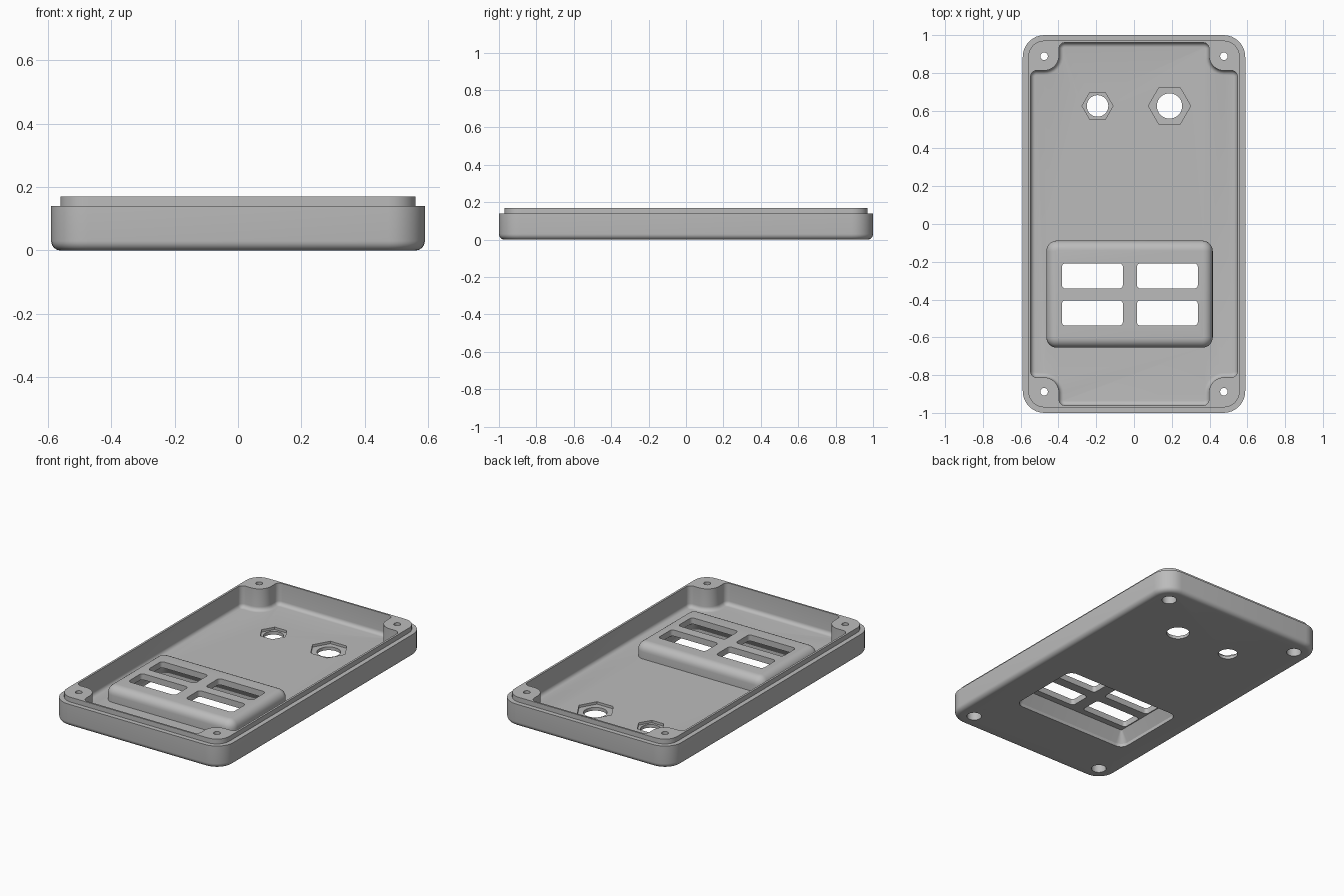
import bpy, bmesh, math

if "Cube" in bpy.data.objects:
    bpy.data.objects.remove(bpy.data.objects["Cube"])

grey = bpy.data.materials.new("light_grey")
grey.diffuse_color = (0.5, 0.5, 0.5, 1)
grey.use_nodes = True
grey.node_tree.nodes["Principled BSDF"].inputs["Base Color"].default_value = grey.diffuse_color


def arc(cx, cy, r, a0, a1, n=8):
    return [(cx + r * math.cos(math.radians(a0 + (a1 - a0) * i / n)),
             cy + r * math.sin(math.radians(a0 + (a1 - a0) * i / n))) for i in range(n + 1)]


def rounded(x0, x1, y0, y1, r):
    return (arc(x1 - r, y1 - r, r, 0, 90) + arc(x0 + r, y1 - r, r, 90, 180)
            + arc(x0 + r, y0 + r, r, 180, 270) + arc(x1 - r, y0 + r, r, 270, 360))


def regular(cx, cy, r, n):
    return [(cx + r * math.cos(2 * math.pi * i / n), cy + r * math.sin(2 * math.pi * i / n)) for i in range(n)]


def inset(pts, d):
    """Move a counter-clockwise outline inward by d."""
    out, n = [], len(pts)
    for i in range(n):
        (ax, ay), (bx, by), (cx, cy) = pts[i - 1], pts[i], pts[(i + 1) % n]
        l1, l2 = math.hypot(bx - ax, by - ay), math.hypot(cx - bx, cy - by)
        n1 = (-(by - ay) / l1, (bx - ax) / l1)
        n2 = (-(cy - by) / l2, (cx - bx) / l2)
        k = d / (1 + n1[0] * n2[0] + n1[1] * n2[1])
        out.append((bx + (n1[0] + n2[0]) * k, by + (n1[1] + n2[1]) * k))
    return out


def loft(name, rings):
    """Closed solid through (outline, z) rings from bottom to top."""
    bm = bmesh.new()
    loops = [[bm.verts.new((x, y, z)) for x, y in pts] for pts, z in rings]
    n = len(loops[0])
    for a, b in zip(loops, loops[1:]):
        for i in range(n):
            j = (i + 1) % n
            bm.faces.new((a[i], a[j], b[j], b[i]))
    bm.faces.new(loops[0][::-1])
    bm.faces.new(loops[-1])
    bmesh.ops.recalc_face_normals(bm, faces=bm.faces)
    me = bpy.data.meshes.new(name)
    bm.to_mesh(me)
    bm.free()
    me.materials.append(grey)
    ob = bpy.data.objects.new(name, me)
    bpy.context.collection.objects.link(ob)
    return ob


def fillet_rings(pts, z, r, up, n=6):
    """Rings of a quarter-round edge ending at height z (up: top edge, else bottom)."""
    rings = []
    for i in range(n + 1):
        t = math.pi / 2 * i / n
        h = r * (1 - math.sin(t))
        rings.append((inset(pts, r * (1 - math.cos(t))), z - h if up else z + h))
    return rings if up else rings[::-1]


def combine(target, tool, op):
    m = target.modifiers.new(op, 'BOOLEAN')
    m.operation, m.object, m.solver = op, tool, 'EXACT'
    bpy.context.view_layer.objects.active = target
    bpy.ops.object.modifier_apply(modifier=m.name)
    bpy.data.objects.remove(tool)


# Outer tray with rounded bottom edge and stepped lip
outer = rounded(-0.589, 0.589, -1, 1, 0.115)
lip = inset(outer, 0.029)
cover = loft("cover", fillet_rings(outer, 0, 0.03, False)
             + [(outer, 0.14), (lip, 0.14), (lip, 0.17)])

# Cavity outline, leaving a round screw boss at each corner
quarter = (arc(0.517, 0.782, 0.03, 0, 90) + arc(0.477, 0.892, 0.08, -90, -180)
           + arc(0.367, 0.93, 0.03, 0, 90))
left = [(-x, y) for x, y in quarter[::-1]]
top_half = quarter + left
cavity = top_half + [(-x, -y) for x, y in top_half]
combine(cover, loft("cavity_cutter", fillet_rings(cavity, 0.035, 0.024, False)
                    + [(cavity, 0.3)]), 'DIFFERENCE')

# Raised panel around the rectangular windows, hollow underneath
panel = rounded(-0.464, 0.417, -0.655, -0.088, 0.056)
combine(cover, loft("raised_panel", [(panel, 0.015)]
                    + fillet_rings(panel, 0.128, 0.05, True)), 'UNION')
hollow = rounded(-0.43, 0.382, -0.62, -0.123, 0.05)
combine(cover, loft("hollow_cutter", [(hollow, -0.05), (hollow, 0.02),
                                      (inset(hollow, 0.042), 0.09)]), 'DIFFERENCE')

# Four windows
for x in (-0.382, 0.015):
    for y in (-0.538, -0.342):
        win = rounded(x, x + 0.323, y, y + 0.134, 0.02)
        combine(cover, loft("window_cutter", [(win, 0.05), (win, 0.3)]), 'DIFFERENCE')

# Connector holes with hexagonal nut pockets
for x, hole_r, hex_r in ((-0.193, 0.057, 0.082), (0.188, 0.067, 0.112)):
    for pts, z in ((regular(x, 0.625, hex_r, 6), 0.02), (regular(x, 0.625, hole_r, 40), -0.1)):
        combine(cover, loft("connector_cutter", [(pts, z), (pts, 0.1)]), 'DIFFERENCE')

# Corner screw holes, counterbored from below
for sx in (-1, 1):
    for sy in (-1, 1):
        for r, z in ((0.02, 0.3), (0.043, 0.08)):
            pts = regular(sx * 0.476, sy * 0.888, r, 32)
            combine(cover, loft("screw_cutter", [(pts, -0.1), (pts, z)]), 'DIFFERENCE')

# Smooth rounded edges, keep corners crisp
bpy.ops.object.select_all(action='DESELECT')
cover.select_set(True)
bpy.context.view_layer.objects.active = cover
bpy.ops.object.shade_smooth_by_angle(angle=math.radians(30))
